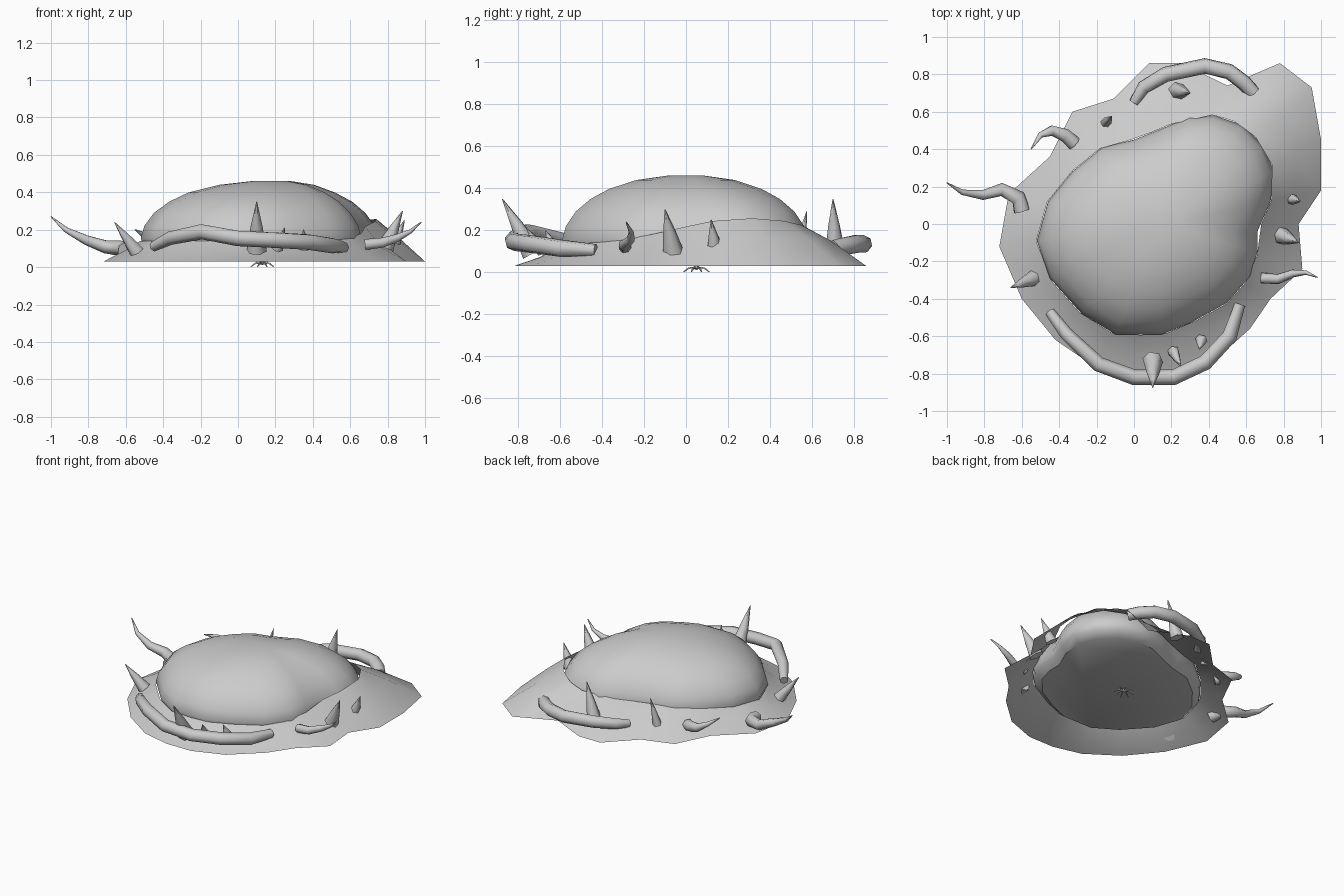
import bpy, bmesh, math
from mathutils import Vector

cube = bpy.data.objects.get("Cube")
if cube:
    bpy.data.objects.remove(cube, do_unlink=True)

grey = bpy.data.materials.new("plain_grey")
grey.use_nodes = True
grey.diffuse_color = (0.6, 0.6, 0.6, 1)
bsdf = grey.node_tree.nodes["Principled BSDF"]
bsdf.inputs["Base Color"].default_value = (0.6, 0.6, 0.6, 1)
bsdf.inputs["Roughness"].default_value = 0.8

CENTRE = Vector((0.12, 0.0))


def loft(name, rings, capped=True, angle=75):
    """Skin a list of equal-length point rings into one mesh object."""
    bm = bmesh.new()
    loops = [[bm.verts.new(p) for p in ring] for ring in rings]
    n = len(loops[0])
    for a, b in zip(loops, loops[1:]):
        for i in range(n):
            j = (i + 1) % n
            bm.faces.new((a[i], a[j], b[j], b[i]))
    if capped:
        bm.faces.new(loops[0][::-1])
        bm.faces.new(loops[-1])
        bmesh.ops.recalc_face_normals(bm, faces=bm.faces)
    me = bpy.data.meshes.new(name)
    bm.to_mesh(me)
    bm.free()
    me.materials.append(grey)
    ob = bpy.data.objects.new(name, me)
    bpy.context.collection.objects.link(ob)
    bpy.ops.object.select_all(action='DESELECT')
    ob.select_set(True)
    bpy.context.view_layer.objects.active = ob
    bpy.ops.object.shade_smooth_by_angle(angle=math.radians(angle))


def tube(name, path, radii, sides=7):
    """Round tube along a path with a radius at each point."""
    pts = [Vector(p) for p in path]
    rings = []
    ref = None
    for i, p in enumerate(pts):
        t = (pts[min(i + 1, len(pts) - 1)] - pts[max(i - 1, 0)]).normalized()
        if ref is None:
            ref = t.orthogonal().normalized()
        ref = (ref - t * ref.dot(t)).normalized()
        side = t.cross(ref)
        rings.append([p + radii[i] * (ref * math.cos(k * math.tau / sides)
                                      + side * math.sin(k * math.tau / sides))
                      for k in range(sides)])
    loft(name, rings)


def horn(name, path, r):
    """Tube that narrows to a point."""
    n = len(path) - 1
    tube(name, path, [max(0.003, r * (1 - (i / n) ** 1.8)) for i in range(n + 1)])


def reach(outline, d):
    """Distance from the centre to the outline in direction d."""
    best = 0.5
    for i, a in enumerate(outline):
        p = Vector(a) - CENTRE
        e = Vector(outline[(i + 1) % len(outline)]) - CENTRE - p
        den = d.x * e.y - d.y * e.x
        if abs(den) < 1e-9:
            continue
        t = (p.x * e.y - p.y * e.x) / den
        u = (p.x * d.y - p.y * d.x) / den
        if t > 0 and -1e-6 <= u <= 1 + 1e-6:
            best = t
    return best


# Rounded dome, tucked under to a flat floor
dome_outline = [(.73, .12), (.75, .28), (.69, .42), (.58, .53), (.43, .58), (.30, .575),
                (.15, .51), (0, .45), (-.17, .41), (-.33, .28), (-.46, .12), (-.52, -.09),
                (-.45, -.29), (-.28, -.48), (-.10, -.59), (.15, -.59), (.30, -.53),
                (.50, -.42), (.62, -.28), (.66, -.15), (.66, -.04)]
# scale, height, sideways shift of each ring
dome_profile = [(.90, .075, 0), (.98, .115, 0), (1, .155, 0), (.97, .22, 0), (.89, .29, 0),
                (.77, .35, .005), (.62, .398, .01), (.40, .44, .035), (.15, .461, .06)]
loft("dome", [[(CENTRE.x + (x - CENTRE.x) * s + dx, y * s, z) for x, y in dome_outline]
              for s, z, dx in dome_profile], angle=40)

# Ragged skirt, an open sheet sloping from the dome to the ground, highest on the left
skirt_outline = [(1, .18), (1, .45), (.95, .73), (.78, .86), (.64, .80), (.50, .74),
                 (.25, .86), (.08, .86), (-.11, .67), (-.33, .60), (-.45, .36),
                 (-.67, .16), (-.72, -.12), (-.60, -.40), (-.42, -.62), (-.20, -.77),
                 (0, -.82), (.20, -.82), (.42, -.74), (.62, -.56), (.73, -.40),
                 (.90, -.24), (.88, 0)]
crest_dir = Vector((math.cos(.35), math.sin(.35)))
outer, middle, inner = [], [], []
for x, y in skirt_outline:
    out = Vector((x, y)) - CENTRE
    d = out.normalized()
    top_r = reach(dome_outline, d) * 1.005
    top_z = 0.14 + 0.10 * max(0, d.dot(crest_dir)) ** 4 + 0.045 * max(0, d.y)
    mid = CENTRE + d * (top_r * 0.55 + out.length * 0.45)
    top = CENTRE + d * top_r
    outer.append((x, y, 0.03))
    middle.append((mid.x, mid.y, 0.03 + (top_z - 0.03) * (0.52 + 0.13 * d.y)))
    inner.append((top.x, top.y, top_z))
loft("skirt", [outer, middle, inner], capped=False)

# Two thick arched roots
tube("front_arch", [(-.45, -.47, .11), (-.36, -.59, .155), (-.19, -.75, .19), (0, -.82, .155),
                    (.21, -.82, .145), (.38, -.74, .135), (.51, -.60, .115), (.565, -.43, .105)],
     [.028, .037, .042, .043, .043, .043, .042, .03])
tube("back_arch", [(0, .65, .11), (.05, .73, .125), (.17, .80, .135), (.38, .845, .135),
                   (.51, .815, .135), (.59, .755, .125), (.64, .70, .115)],
     [.027, .037, .042, .043, .043, .043, .04])

# Curved horns
horn("right_long_horn", [(-.60, .07, .09), (-.62, .14, .10), (-.71, .185, .11),
                         (-.81, .155, .145), (-.92, .17, .20), (-1, .22, .27)], .045)
horn("right_hooked_horn", [(-.32, .43, .10), (-.37, .475, .12), (-.44, .50, .14),
                           (-.50, .475, .17), (-.55, .40, .20)], .04)
horn("left_curved_horn", [(.68, -.29, .12), (.77, -.295, .13), (.85, -.265, .155),
                          (.92, -.26, .19), (.98, -.285, .24)], .03)

# Straight spikes: base, tip, radius
spikes = {
    "front_large_spike": ((.10, -.73, .09), (.10, -.875, .35), .055),
    "front_small_spike": ((.21, -.68, .10), (.25, -.76, .21), .033),
    "front_tiny_spike": ((.36, -.62, .10), (.35, -.67, .20), .033),
    "left_large_spike": ((.78, -.06, .09), (.88, -.10, .30), .052),
    "left_small_spike": ((.82, .14, .09), (.89, .12, .25), .042),
    "back_large_spike": ((.23, .71, .09), (.30, .70, .35), .05),
    "back_small_spike": ((-.15, .54, .10), (-.12, .575, .29), .03),
    "right_small_spike": ((-.54, -.29, .08), (-.66, -.34, .24), .043),
}
for name, (base, tip, r) in spikes.items():
    mid = [b * 0.5 + t * 0.5 for b, t in zip(base, tip)]
    tube(name, [base, mid, tip], [r, r * .58, .002], 6)

# Little crawler under the floor
hub = Vector((.13, .05, .025))
tube("crawler_body", [hub + Vector((-.03, 0, 0)), hub, hub + Vector((.03, 0, 0))],
     [.006, .014, .006], 6)
for i in range(8):
    a = math.tau * (i + .5) / 8
    d = Vector((math.cos(a), math.sin(a), 0))
    tube(f"crawler_leg_{i + 1}", [hub, hub + d * .04 + Vector((0, 0, -.005)),
                                  hub + d * .065 + Vector((0, 0, -.022))],
         [.005, .005, .003], 4)
